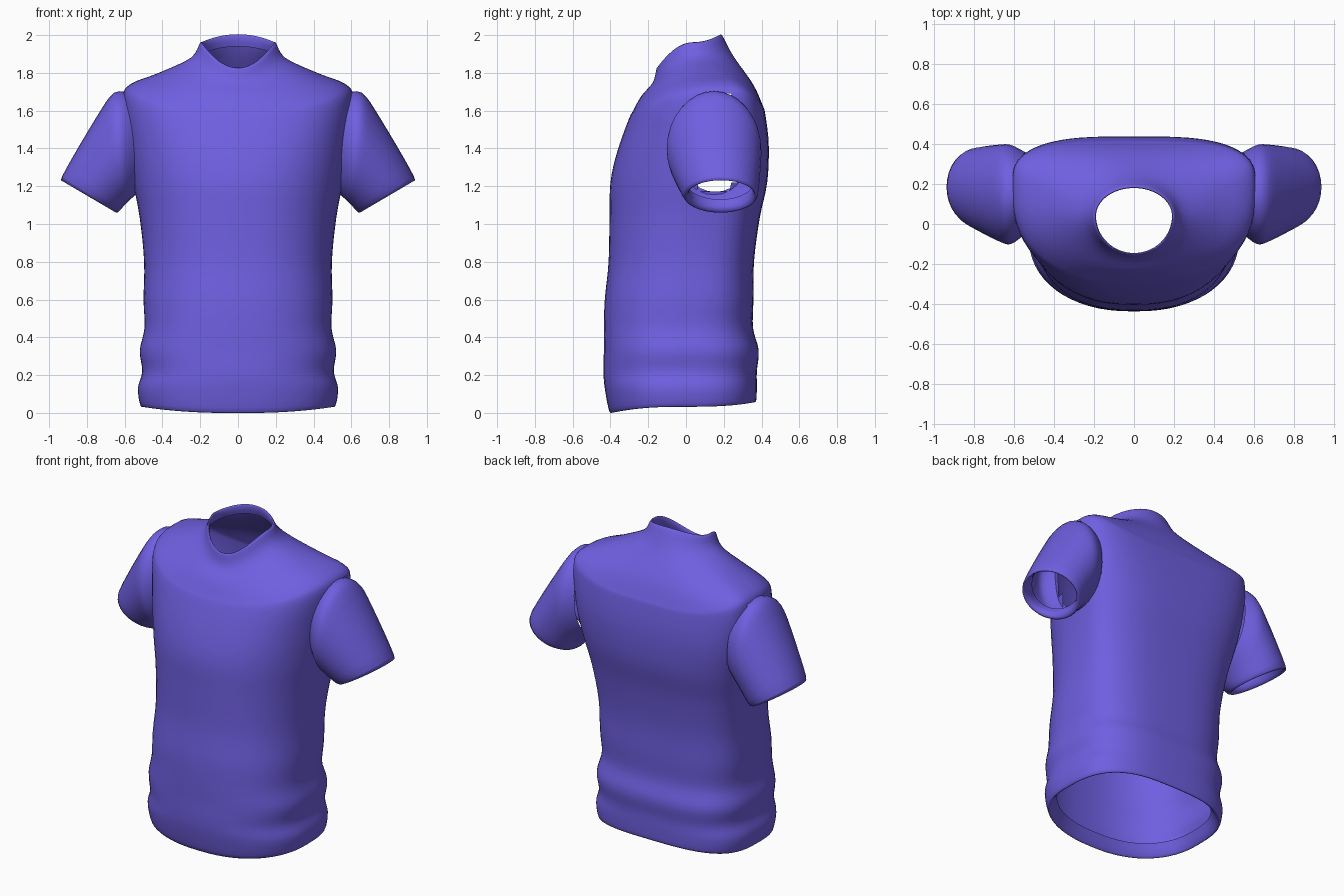
import bpy, bmesh, math
from mathutils import Vector

if "Cube" in bpy.data.objects:
    bpy.data.objects.remove(bpy.data.objects["Cube"])

fabric = bpy.data.materials.new("violet_fabric")
fabric.diffuse_color = (0.16, 0.115, 0.75, 1)
fabric.use_nodes = True
fabric.node_tree.nodes["Principled BSDF"].inputs["Base Color"].default_value = fabric.diffuse_color


def smooth_rows(rows, steps):
    """Catmull-Rom interpolation of cross-section parameters."""
    out = []
    last = len(rows) - 1
    for i in range(last):
        quad = [rows[max(i - 1, 0)], rows[i], rows[i + 1], rows[min(i + 2, last)]]
        for k in range(steps):
            t = k / steps
            out.append([b + 0.5 * t * (c - a + t * (2 * a - 5 * b + 4 * c - d
                                                    + t * (3 * (b - c) + d - a)))
                        for a, b, c, d in zip(*quad)])
    return out + [list(rows[-1])]


def loft(name, rings, hole=None, flip=False):
    bm = bmesh.new()
    loops = [[bm.verts.new(p) for p in ring] for ring in rings]
    for lo, hi in zip(loops, loops[1:]):
        for j in range(len(lo)):
            face = bm.faces.new((lo[j - 1], lo[j], hi[j], hi[j - 1]))
            face.smooth = True
            if flip:
                face.normal_flip()
    if hole:
        cut = [f for f in bm.faces if hole(f.calc_center_median())]
        bmesh.ops.delete(bm, geom=cut, context='FACES')
    mesh = bpy.data.meshes.new(name)
    bm.to_mesh(mesh)
    bm.free()
    mesh.materials.append(fabric)
    bpy.context.collection.objects.link(bpy.data.objects.new(name, mesh))


def angles(n):
    for j in range(n):
        a = math.tau * j / n
        yield math.cos(a), math.sin(a)


def torso_ring(row):
    """Squarish ring whose front, side and back sit at their own heights."""
    w, yc, yf, yb, zf, zs, zb, n = row
    pts = []
    for c, s in angles(64):
        end_y, end_z = (yb, zb) if s > 0 else (yf, zf)
        e = 2 / (n if s < 0 else 3 * n - 4)
        pts.append((w * math.copysign(abs(c) ** e, c),
                    yc + (end_y - yc) * abs(s) ** e,
                    zs + (end_z - zs) * s * s))
    return pts


def sleeve_ring(row, side):
    tx, tz, bx, bz, yf, yb = row
    mid = Vector((tx + bx, yf + yb, tz + bz)) / 2
    up = Vector((tx - bx, 0, tz - bz)) / 2
    pts = []
    for c, s in angles(32):
        p = mid + up * c
        pts.append((p.x * side, p.y + (yb - yf) / 2 * s, p.z))
    return pts


def inset(row, d, rise):
    """Ring turned inward for a hem or collar lip."""
    w, yc, yf, yb, zf, zs, zb, n = row
    return (w - d, yc, yf + d, yb - d, zf + rise, zs + rise, zb + rise, n)


# Straight body: height, half width, front y, back y
trunk = []
for z, w, yf, yb in [(.13, .53, -.43, .375), (.22, .507, -.437, .375),
                     (.33, .52, -.435, .385), (.45, .495, -.435, .355),
                     (.6, .50, -.43, .357), (.8, .497, -.41, .36),
                     (1.03, .52, -.405, .39), (1.22, .555, -.40, .43)]:
    yc = -.03 + .2 * min(max(z - .45, 0) / .9, 1)
    trunk.append((w, yc, yf, yb, z, z, z, 2.35))

# Yoke and collar: half width, front y, back y, front z, side z, back z
yoke = []
for w, yf, yb, zf, zs, zb in [(.585, -.365, .438, 1.38, 1.42, 1.42),
                              (.61, -.305, .42, 1.55, 1.66, 1.58),
                              (.57, -.28, .405, 1.6, 1.74, 1.63),
                              (.42, -.235, .355, 1.68, 1.8, 1.74),
                              (.25, -.175, .25, 1.75, 1.88, 1.89),
                              (.2, -.155, .19, 1.825, 1.96, 2)]:
    yoke.append((w, min(.04 + .4 * (w - .2), .18), yf, yb, zf, zs, zb,
                 2 + 1.3 * max(w - .25, 0)))

hem = (.515, -.03, -.405, .37, .006, .037, .06, 2.35)
collar = yoke[-1]
torso = ([inset(hem, .05, .07), inset(hem, .025, .015), hem] + trunk + yoke
         + [inset(collar, .01, -.02), inset(collar, 0, -.06)])


def armhole(p):
    return abs(p.x) > .48 and ((p.y - .16) / .18) ** 2 + ((p.z - 1.43) / .26) ** 2 < 1


loft("shirt_body", [torso_ring(r) for r in smooth_rows(torso, 4)], armhole)

# Sleeves: top x, top z, bottom x, bottom z, front y, back y (last two rows: cuff lip)
sleeve = [(.565, 1.69, .525, 1.17, -.05, .36),
          (.655, 1.695, .575, 1.125, -.1, .395),
          (.75, 1.565, .6, 1.1, -.085, .397),
          (.93, 1.255, .64, 1.06, -.015, .38),
          (.9, 1.255, .66, 1.085, .015, .355),
          (.85, 1.32, .645, 1.13, 0, .36)]
for side, name in ((1, "right_sleeve"), (-1, "left_sleeve")):
    loft(name, [sleeve_ring(r, side) for r in smooth_rows(sleeve, 4)], flip=side < 0)
